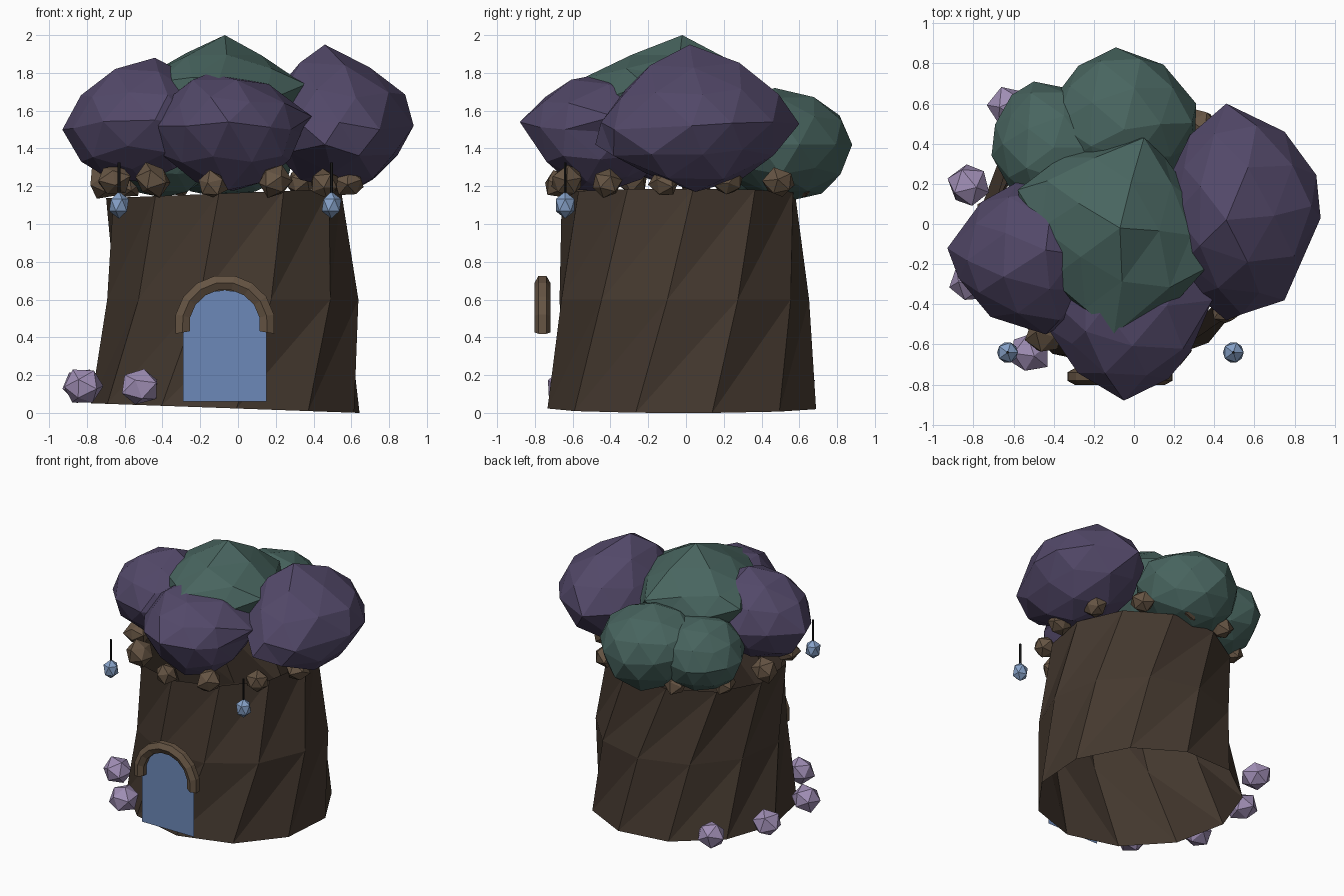
import bpy, bmesh, random
from math import sin, cos, pi, radians
from mathutils import Vector, Euler

if "Cube" in bpy.data.objects:
    bpy.data.objects.remove(bpy.data.objects["Cube"])

random.seed(7)


def material(name, rgb):
    m = bpy.data.materials.new(name)
    m.diffuse_color = (*rgb, 1)
    m.use_nodes = True
    m.node_tree.nodes["Principled BSDF"].inputs["Base Color"].default_value = m.diffuse_color
    return m


BARK = material("bark", (0.058, 0.04, 0.028))
WOOD = material("wood", (0.13, 0.088, 0.056))
PURPLE = material("purple_leaves", (0.085, 0.065, 0.14))
GREEN = material("green_leaves", (0.065, 0.13, 0.115))
BLUE = material("door_blue", (0.15, 0.25, 0.48))
GLOW = material("lantern_blue", (0.24, 0.36, 0.58))
LILAC = material("lilac", (0.35, 0.27, 0.46))
CORD = material("cord", (0.01, 0.01, 0.01))


def finish(name, bm, mat):
    bmesh.ops.recalc_face_normals(bm, faces=bm.faces)
    me = bpy.data.meshes.new(name)
    bm.to_mesh(me)
    bm.free()
    me.materials.append(mat)
    ob = bpy.data.objects.new(name, me)
    bpy.context.collection.objects.link(ob)
    return ob


def blob(name, c, r, mat, subdiv=1, jitter=0.08, peaks=(), turn=True):
    """Faceted, uneven ellipsoid; the vertex nearest each peak is pulled onto it,
    its neighbours following part of the way."""
    bm = bmesh.new()
    bmesh.ops.create_icosphere(bm, subdivisions=subdiv, radius=1)
    c = Vector(c)
    rot = Euler([random.uniform(0, 6) if turn else 0 for _ in range(3)]).to_matrix()
    for v in bm.verts:
        d = (rot @ v.co) * (1 + random.uniform(-jitter, jitter))
        v.co = c + Vector([d[a] * r[a] for a in range(3)])
    free, moves = list(bm.verts), []
    for p in peaks:
        p = Vector(p)
        best = max(free, key=lambda v: (v.co - c).normalized().dot((p - c).normalized()))
        moves.append((best, p, p - best.co))
        free.remove(best)
    for best, p, d in moves:
        for e in best.link_edges:
            e.other_vert(best).co += d * 0.3
    for best, p, d in moves:
        best.co = p
    return finish(name, bm, mat)


# Twisted open trunk: centre x, y, radius, twist, height, height slope along x
SIDES = 11
levels = [(-0.06, -0.015, 0.72, 12.3, 0.023, -0.036),
          (-0.03, -0.02, 0.672, 26, 0.60, 0.0),
          (-0.08, -0.03, 0.628, 39, 1.165, 0.04)]
bm = bmesh.new()
rings = []
for cx, cy, r, twist, z, slope in levels:
    ring = []
    for i in range(SIDES):
        a = radians(twist + 360 / SIDES * i)
        x, y = cx + r * cos(a), cy + r * sin(a)
        ring.append(bm.verts.new((x, y, z + slope * x)))
    rings.append(ring)
for low, up in zip(rings, rings[1:]):
    for i in range(SIDES):
        j = (i + 1) % SIDES
        bm.faces.new((low[i], low[j], up[j]))
        bm.faces.new((low[i], up[j], up[i]))
finish("trunk", bm, BARK)

# Flat arched door
DX, DY = -0.07, -0.747
bm = bmesh.new()
outline = [(-0.22, 0.06), (0.22, 0.06)]
outline += [(0.22 * cos(pi * i / 12), 0.43 + 0.22 * sin(pi * i / 12)) for i in range(13)]
bm.faces.new([bm.verts.new((DX + x, DY, z)) for x, z in outline])
finish("door", bm, BLUE)

# Door arch: hexagonal section swept over a little more than a half circle
bm = bmesh.new()
SEG = 9
rings = []
for i in range(SEG + 1):
    a = radians(-10 + 200 * i / SEG)
    ring = []
    for k in range(6):
        t = pi / 3 * k
        rad = 0.227 + 0.045 * sin(t)
        ring.append(bm.verts.new((DX + rad * cos(a), -0.76 + 0.042 * cos(t), 0.465 + rad * sin(a))))
    rings.append(ring)
for p, q in zip(rings, rings[1:]):
    for k in range(6):
        bm.faces.new((p[k], p[(k + 1) % 6], q[(k + 1) % 6], q[k]))
bm.faces.new(rings[0])
bm.faces.new(rings[-1])
finish("door_arch", bm, WOOD)

# Knobbly burrs around the trunk rim
for i in range(12):
    a = radians(-97 + 30 * i)
    r = random.uniform(0.08, 0.095)
    blob(f"rim_burr_{i}", (-0.06 + 0.65 * cos(a), -0.03 + 0.65 * sin(a), 1.22 + random.uniform(-0.015, 0.015)),
         (r, r, r * 0.95), WOOD, 1, 0.15)

# Leaf clumps: centre, radii, colour, pulled-out points
clumps = [
    ("leaves_left", (-0.50, -0.16, 1.54), (0.38, 0.35, 0.30), PURPLE,
     [(-0.93, -0.12, 1.50), (-0.44, -0.13, 1.88), (-0.44, -0.55, 1.55), (-0.83, -0.10, 1.33),
      (-0.50, -0.15, 1.22), (-0.58, 0.21, 1.52)]),
    ("leaves_front", (-0.04, -0.42, 1.50), (0.38, 0.36, 0.30), PURPLE,
     [(-0.05, -0.88, 1.54), (-0.15, -0.42, 1.80), (0.28, -0.64, 1.50),
      (0.39, -0.38, 1.57), (-0.43, -0.52, 1.52), (-0.05, -0.57, 1.18)]),
    ("leaves_right", (0.52, 0.05, 1.54), (0.39, 0.46, 0.33), PURPLE,
     [(0.46, 0.02, 1.95), (0.46, 0.60, 1.53), (0.93, 0.03, 1.52), (0.75, 0.46, 1.54),
      (0.75, -0.38, 1.50), (0.46, -0.48, 1.42), (0.60, 0.05, 1.17)]),
    ("leaves_top", (-0.10, -0.04, 1.60), (0.42, 0.43, 0.33), GREEN,
     [(-0.07, -0.02, 2.00), (-0.10, -0.55, 1.77), (-0.58, 0.17, 1.70), (0.36, -0.22, 1.74),
      (0.05, 0.43, 1.70)]),
    ("leaves_back", (-0.06, 0.51, 1.42), (0.37, 0.36, 0.29), GREEN,
     [(-0.09, 0.88, 1.42), (0.31, 0.60, 1.42), (-0.42, 0.60, 1.45), (-0.05, 0.47, 1.72), (-0.05, 0.58, 1.13)]),
    ("leaves_back_left", (-0.40, 0.38, 1.40), (0.31, 0.32, 0.27), GREEN,
     [(-0.71, 0.34, 1.40), (-0.50, 0.71, 1.40), (-0.40, 0.38, 1.66), (-0.40, 0.40, 1.14)]),
]
for name, c, r, mat, peaks in clumps:
    blob(name, c, r, mat, 2, 0.05, peaks, False)

# Hanging lanterns with cords
for side, x in (("left", -0.63), ("right", 0.495)):
    blob(f"lantern_{side}", (x, -0.64, 1.10), (0.058, 0.058, 0.072), GLOW, 1, 0.0, (), False)
    bm = bmesh.new()
    bmesh.ops.create_cone(bm, cap_ends=True, segments=5, radius1=0.008, radius2=0.008, depth=0.18)
    bmesh.ops.translate(bm, verts=bm.verts, vec=(x, -0.64, 1.235))
    finish(f"lantern_cord_{side}", bm, CORD)

# Lilac puffs around the left foot of the trunk
for i, (x, y) in enumerate([(-0.52, -0.64), (-0.82, -0.29), (-0.82, 0.19), (-0.62, 0.58)]):
    blob(f"puff_{i}", (x, y, 0.14), (0.108, 0.108, 0.1), LILAC, 1, 0.08)
